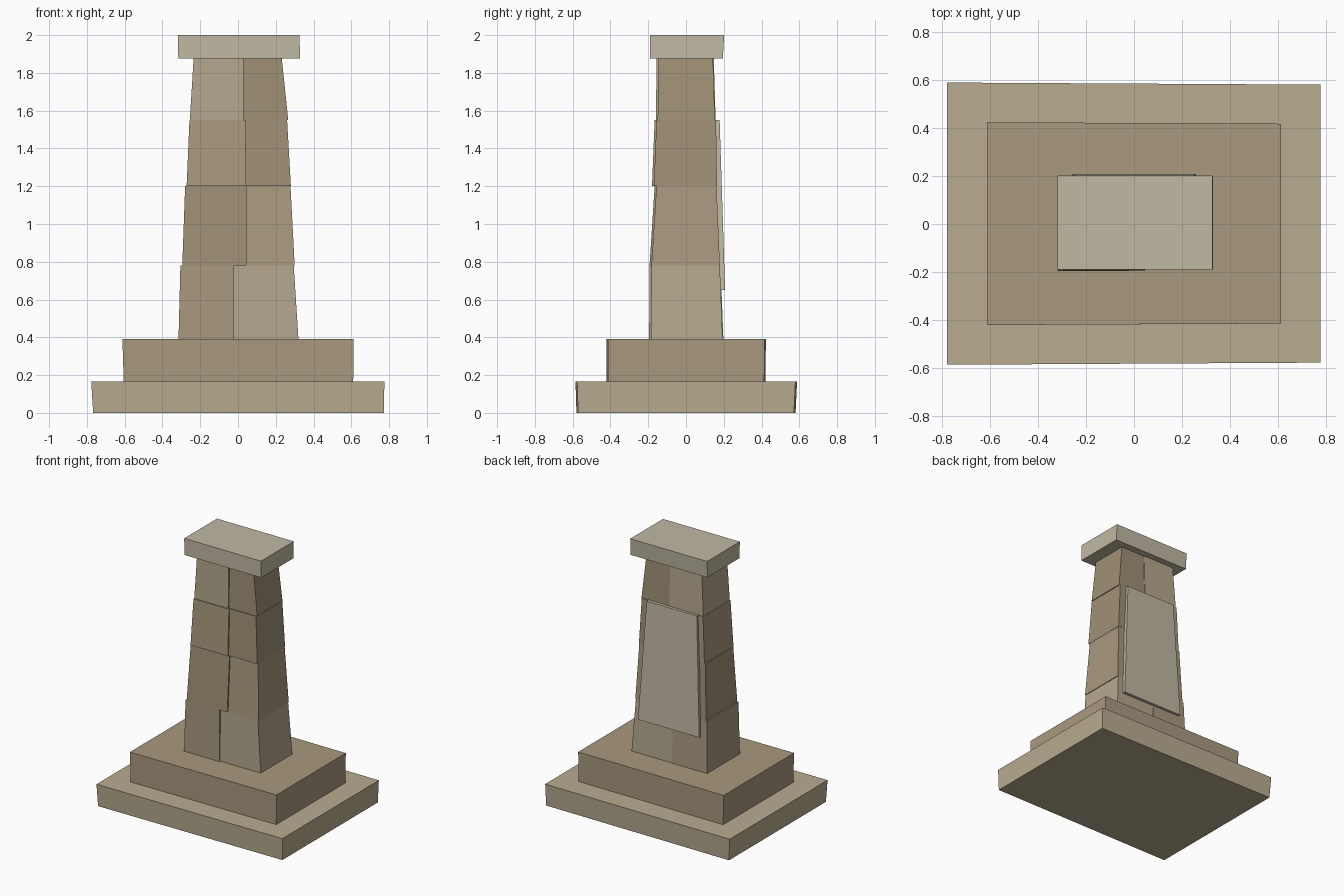
import bpy, bmesh

if "Cube" in bpy.data.objects:
    bpy.data.objects.remove(bpy.data.objects["Cube"])

def material(name, rgb):
    m = bpy.data.materials.new(name)
    m.diffuse_color = (*rgb, 1)
    m.use_nodes = True
    m.node_tree.nodes["Principled BSDF"].inputs["Base Color"].default_value = m.diffuse_color
    return m

BASE = material("pale_sandstone", (0.48, 0.41, 0.28))
LIGHT = material("light_stone", (0.46, 0.39, 0.27))
MID = material("mid_stone", (0.40, 0.32, 0.21))
DARK = material("dark_stone", (0.35, 0.28, 0.18))
CAP = material("grey_stone", (0.53, 0.48, 0.37))

def block(name, z0, z1, bottom, top, mat, skew=1.0):
    """Six-sided stone; bottom/top are (x0, x1, y0, y1), skew narrows the +x end."""
    bm = bmesh.new()
    rings = []
    for z, (x0, x1, y0, y1) in ((z0, bottom), (z1, top)):
        pts = ((x0, y0), (x1, y0 * skew), (x1, y1 * skew), (x0, y1))
        rings.append([bm.verts.new((x, y, z)) for x, y in pts])
    lo, hi = rings
    bm.faces.new(lo[::-1])
    bm.faces.new(hi)
    for i in range(4):
        j = (i + 1) % 4
        bm.faces.new((lo[i], lo[j], hi[j], hi[i]))
    mesh = bpy.data.meshes.new(name)
    bm.to_mesh(mesh)
    bm.free()
    ob = bpy.data.objects.new(name, mesh)
    bpy.context.collection.objects.link(ob)
    mesh.materials.append(mat)
    return ob

# Stepped base
block("base_slab", 0, 0.165, (-0.767, 0.772, -0.58, 0.58),
      (-0.777, 0.775, -0.585, 0.588), BASE, 0.985)
block("upper_step", 0.165, 0.39, (-0.605, 0.61, -0.42, 0.42),
      (-0.612, 0.612, -0.42, 0.423), MID, 0.985)

# Tapering shaft: four courses of two stones, split at a different x each time
courses = [
    # z0, z1, split, left stone bottom/top x, right stone bottom/top x, y bottom, y top, colours
    (0.39, 0.78, -0.02, (-0.315, -0.305), (0.32, 0.295), (-0.187, 0.198), (-0.185, 0.183), (MID, LIGHT)),
    (0.78, 1.20, 0.045, (-0.295, -0.28), (0.30, 0.278), (-0.185, 0.183), (-0.158, 0.166), (DARK, MID)),
    (1.20, 1.55, 0.04, (-0.272, -0.257), (0.28, 0.26), (-0.172, 0.168), (-0.158, 0.163), (MID, DARK)),
    (1.55, 1.875, 0.03, (-0.255, -0.235), (0.266, 0.232), (-0.152, 0.157), (-0.147, 0.147), (LIGHT, DARK)),
]
for i, (z0, z1, s, left, right, yb, yt, mats) in enumerate(courses, 1):
    d = 0.008  # left stones stand slightly proud in front
    block(f"shaft_stone_left_{i}", z0, z1, (left[0], s, yb[0] - d, yb[1]),
          (left[1], s, yt[0] - d, yt[1]), mats[0])
    block(f"shaft_stone_right_{i}", z0, z1, (s, right[0], yb[0] + 0.002, yb[1] - 0.004),
          (s, right[1], yt[0] + 0.002, yt[1] - 0.004), mats[1])

# Tapered plaque leaning against the back
block("back_plaque", 0.65, 1.55, (-0.255, 0.258, 0.175, 0.207),
      (-0.215, 0.205, 0.15, 0.178), CAP)

# Cap stone
block("cap_stone", 1.875, 2.0, (-0.316, 0.328, -0.19, 0.195),
      (-0.318, 0.326, -0.19, 0.202), CAP)
